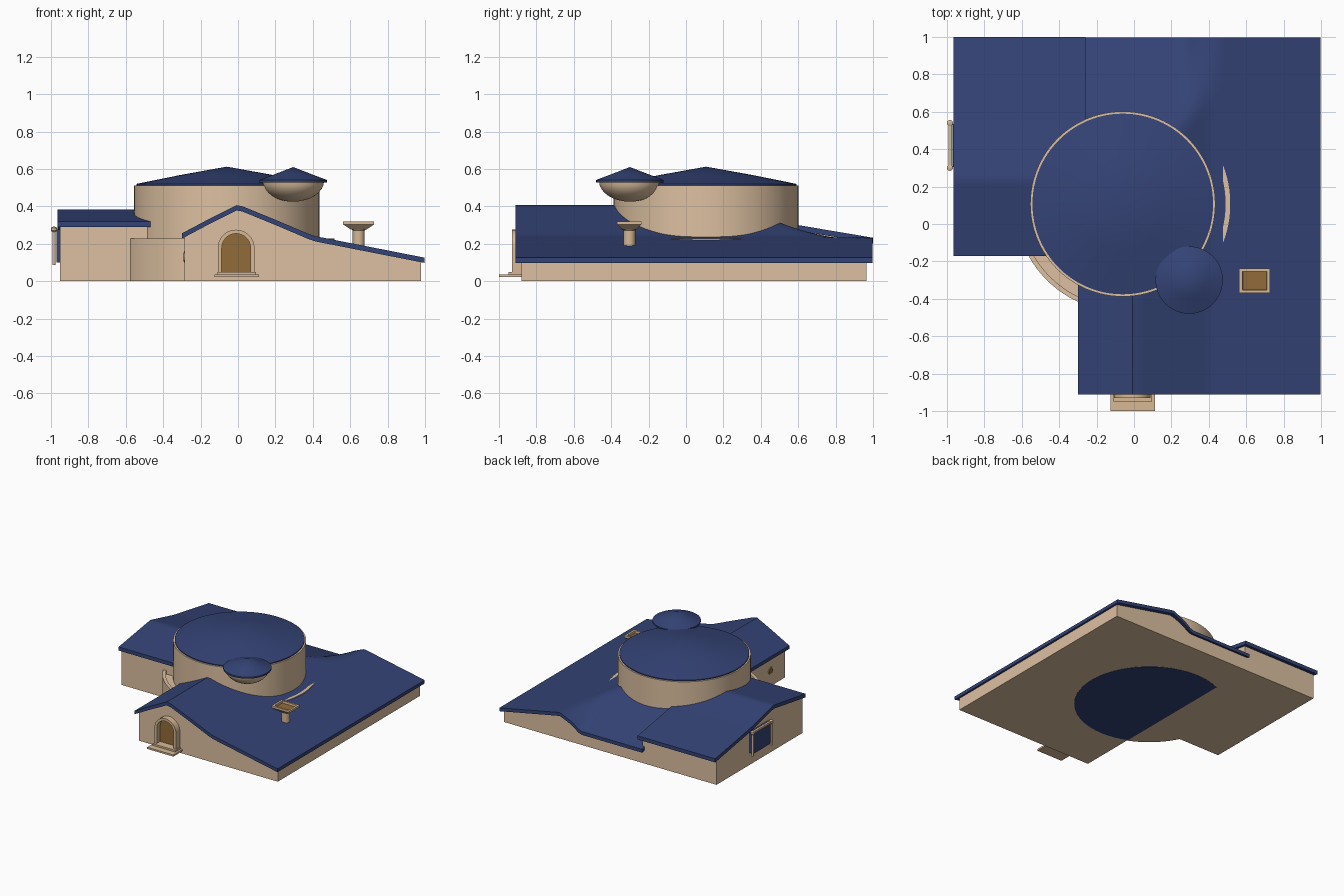
import bpy, bmesh, math
from mathutils import Vector

if "Cube" in bpy.data.objects:
    bpy.data.objects.remove(bpy.data.objects["Cube"])


def material(name, rgb):
    m = bpy.data.materials.new(name)
    m.diffuse_color = (*rgb, 1)
    m.use_nodes = True
    m.node_tree.nodes["Principled BSDF"].inputs["Base Color"].default_value = m.diffuse_color
    return m


TAN = material("tan_plaster", (0.72, 0.53, 0.355))
TRIM = material("warm_trim", (0.68, 0.48, 0.30))
BLUE = material("blue_roof", (0.034, 0.056, 0.18))
BROWN = material("brown_wood", (0.29, 0.145, 0.04))


def finish(name, bm, mat, smooth=True):
    bmesh.ops.recalc_face_normals(bm, faces=bm.faces)
    me = bpy.data.meshes.new(name)
    bm.to_mesh(me)
    bm.free()
    me.materials.append(mat)
    ob = bpy.data.objects.new(name, me)
    bpy.context.collection.objects.link(ob)
    if smooth:
        bpy.context.view_layer.objects.active = ob
        ob.select_set(True)
        bpy.ops.object.shade_smooth_by_angle(angle=math.radians(35))
        ob.select_set(False)
    return ob


def box(name, lo, hi, mat):
    bm = bmesh.new()
    bmesh.ops.create_cube(bm, size=1)
    for v in bm.verts:
        v.co = Vector([lo[i] + (v.co[i] + 0.5) * (hi[i] - lo[i]) for i in range(3)])
    return finish(name, bm, mat, False)


def lathe(name, centre, profile, mat, n=64):
    """Revolve (radius, z) points around a vertical axis."""
    bm = bmesh.new()
    rings = []
    for r, z in profile:
        if r == 0:
            rings.append([bm.verts.new((*centre, z))] * n)
        else:
            rings.append([bm.verts.new((centre[0] + r * math.cos(2 * math.pi * i / n),
                                        centre[1] + r * math.sin(2 * math.pi * i / n), z)) for i in range(n)])
    for a, b in zip(rings, rings[1:]):
        for i in range(n):
            j = (i + 1) % n
            bm.faces.new(list(dict.fromkeys((a[i], a[j], b[j], b[i]))))
    return finish(name, bm, mat)


def interp(pts, t):
    for (a, za), (b, zb) in zip(pts, pts[1:]):
        if t <= b:
            return za + (zb - za) * (t - a) / (b - a)
    return pts[-1][1]


def slab(name, x0, x1, y0, y1, height, mat, drop=0.0, thick=None, n=40):
    """Closed solid under a height function, of fixed thickness or down to the floor."""
    bm = bmesh.new()
    top, bot = {}, {}
    for i in range(n + 1):
        for j in range(n + 1):
            x, y = x0 + (x1 - x0) * i / n, y0 + (y1 - y0) * j / n
            z = height(x, y) - drop
            top[i, j] = bm.verts.new((x, y, z))
            bot[i, j] = bm.verts.new((x, y, z - thick if thick else 0.002))
    for i in range(n):
        for j in range(n):
            q = [(i, j), (i + 1, j), (i + 1, j + 1), (i, j + 1)]
            bm.faces.new([top[k] for k in q])
            bm.faces.new([bot[k] for k in reversed(q)])
        for a, b in (((i, 0), (i + 1, 0)), ((i, n), (i + 1, n)), ((0, i), (0, i + 1)), ((n, i), (n, i + 1))):
            bm.faces.new((top[a], top[b], bot[b], bot[a]))
    return finish(name, bm, mat)


# Roof shapes: main gable sweeping down to the right, hip behind the drum
def main_height(x, y):
    f = interp([(-0.31, 0.25), (-0.15, 0.335), (0, 0.41), (0.2, 0.328), (0.4, 0.243), (1, 0.125)], x)
    h = min(f, interp([(-1, 0.9), (0.48, 0.32), (1, 0.13)], y)) if y > 0.4 else f
    t = min(1, max(0, (x - 0.27) / 0.18))
    return h + (f - h) * t


def wing_height(x, y):
    return interp([(-0.2, 0.315), (0.24, 0.383), (0.55, 0.308), (1, 0.232)], y)


slab("main_walls", -0.285, 0.978, -0.88, 0.965, main_height, TAN, drop=0.015)
slab("main_roof", -0.3, 0.998, -0.912, 0.997, main_height, BLUE, thick=0.028)
slab("wing_walls", -0.953, -0.28, -0.15, 0.965, wing_height, TAN, drop=0.015)
slab("wing_roof", -0.965, -0.26, -0.172, 0.999, wing_height, BLUE, thick=0.03)

# Round drum with a raised rim, low ring wall around it, and its roof
C = (-0.06, 0.107)
lathe("ring_wall", C, [(0, 0.002), (0.575, 0.002), (0.575, 0.228), (0.55, 0.228), (0.55, 0.2), (0, 0.2)], TAN, 96)
lathe("drum", C, [(0, 0.002), (0.495, 0.002), (0.495, 0.512), (0.478, 0.512), (0.478, 0.5), (0, 0.5)], TAN, 96)
lathe("drum_roof", C, [(0, 0.505), (0.483, 0.505), (0.483, 0.52), (0.25, 0.567), (0, 0.612)], BLUE, 96)

# Underside disc seen from below, cut off at the wing
bm = bmesh.new()
bmesh.ops.create_cone(bm, cap_ends=True, segments=64, radius1=0.565, radius2=0.565, depth=0.002)
bmesh.ops.translate(bm, verts=bm.verts, vec=(*C, 0.001))
bmesh.ops.bisect_plane(bm, geom=bm.verts[:] + bm.edges[:] + bm.faces[:],
                       plane_co=(-0.285, 0, 0), plane_no=(-1, 0, 0), clear_outer=True)
finish("underside_disc", bm, BLUE, False)

# Corner turret: bowl and pointed roof
T = (0.295, -0.3)
bowl = [(0.165 * math.sin(a), 0.535 - 0.11 * math.cos(a)) for a in [k * math.pi / 16 for k in range(9)]]
lathe("turret_bowl", T, bowl + [(0, 0.535)], TAN, 48)
lathe("turret_roof", T, [(0, 0.528), (0.18, 0.528), (0.18, 0.541), (0.09, 0.575), (0, 0.61)], BLUE, 48)

# Chimney: round post, flared rectangular cap, recessed flue
K = (0.645, -0.303)
lathe("chimney_post", K, [(0, 0.15), (0.032, 0.15), (0.032, 0.27), (0.045, 0.285), (0, 0.285)], TRIM, 20)
bm = bmesh.new()
rings = []
for w, d, z in ((0.04, 0.035, 0.275), (0.083, 0.065, 0.303), (0.083, 0.065, 0.32), (0.066, 0.05, 0.32), (0.062, 0.047, 0.295)):
    rings.append([bm.verts.new((K[0] + sx * w, K[1] + sy * d, z)) for sx, sy in ((-1, -1), (1, -1), (1, 1), (-1, 1))])
for a, b in zip(rings, rings[1:]):
    for i in range(4):
        bm.faces.new((a[i], a[(i + 1) % 4], b[(i + 1) % 4], b[i]))
bm.faces.new(rings[0])
bm.faces.new(rings[-1])
finish("chimney_cap", bm, TRIM, False)
box("chimney_flue", (K[0] - 0.064, K[1] - 0.048, 0.298), (K[0] + 0.064, K[1] + 0.048, 0.304), BROWN)


# Arched front door, its frame and steps
def arch(w, top, n=20):
    spring = top - w
    return [(w, 0.04)] + [(w * math.cos(math.pi * k / n), spring + w * math.sin(math.pi * k / n))
                          for k in range(n + 1)] + [(-w, 0.04)]


DX = -0.01
bm = bmesh.new()
bm.faces.new([bm.verts.new((DX + x, -0.886, z)) for x, z in reversed(arch(0.08, 0.256))])
finish("door", bm, BROWN, False)
bm = bmesh.new()
loops = [[bm.verts.new((DX + x, y, z)) for x, z in arch(w, top)]
         for w, top, y in ((0.098, 0.275, -0.875), (0.098, 0.275, -0.93), (0.077, 0.254, -0.93), (0.077, 0.254, -0.875))]
for a, b in zip(loops, loops[1:]):
    for i in range(len(a) - 1):
        bm.faces.new((a[i], a[i + 1], b[i + 1], b[i]))
finish("door_frame", bm, TRIM)
box("lower_step", (-0.125, -1.0, 0.022), (0.112, -0.87, 0.036), TRIM)
box("upper_step", (-0.11, -0.95, 0.036), (0.095, -0.87, 0.05), TRIM)

# Side window on the wing: blue panel hung between posts and rails
box("window_panel", (-0.97, 0.305, 0.10), (-0.948, 0.535, 0.275), BLUE)
for y in (0.3, 0.54):
    lathe("window_post", (-0.984, y), [(0, 0.085), (0.009, 0.085), (0.009, 0.262), (0.016, 0.27),
                                       (0.016, 0.285), (0, 0.293)], TRIM, 16)
box("window_top_rail", (-0.992, 0.3, 0.268), (-0.974, 0.54, 0.284), TRIM)
box("window_shade", (-0.986, 0.31, 0.10), (-0.979, 0.53, 0.268), BLUE)

# Small round vent on the left side of the entrance wing
for name, r, depth, mat in (("round_vent_frame", 0.03, 0.008, TRIM), ("round_vent", 0.024, 0.012, BROWN)):
    bm = bmesh.new()
    bmesh.ops.create_cone(bm, cap_ends=True, segments=24, radius1=r, radius2=r, depth=depth)
    for v in bm.verts:
        v.co = Vector((-0.285 + v.co.z, -0.69 + v.co.x, 0.13 + v.co.y))
    finish(name, bm, mat)
